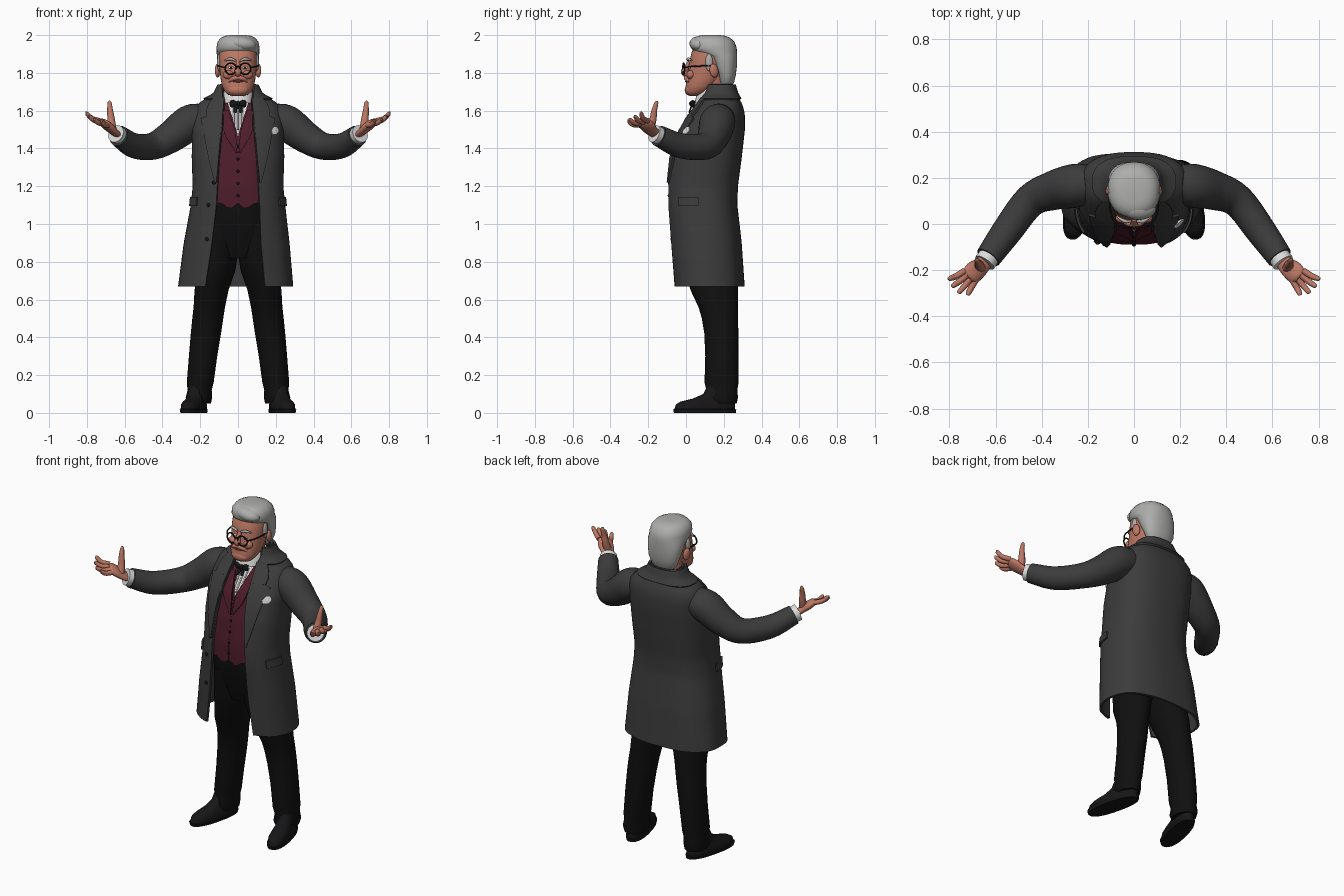
import bpy, bmesh
from math import sin, cos, asin, pi, copysign
from mathutils import Vector as V

if bpy.data.objects.get("Cube"):
    bpy.data.objects.remove(bpy.data.objects["Cube"], do_unlink=True)


def material(name, r, g, b):
    m = bpy.data.materials.new(name)
    m.use_nodes = True
    m.diffuse_color = (r, g, b, 1)
    m.node_tree.nodes["Principled BSDF"].inputs["Base Color"].default_value = (r, g, b, 1)
    return m


COAT = material("charcoal wool", .045, .045, .045)
VEST = material("burgundy cloth", .075, .012, .024)
CLOTH = material("black cloth", .005, .005, .005)
LEATHER = material("black leather", .008, .008, .009)
SHIRT = material("white linen", .72, .72, .72)
SKIN = material("skin", .50, .185, .125)
LIP = material("lip", .26, .07, .05)
HAIR = material("grey hair", .42, .42, .41)
made = []


def finish(ob, name, mat, mirror=False, thick=0):
    ob.name = ob.data.name = name
    ob.data.materials.append(mat)
    if thick:
        mod = ob.modifiers.new("thickness", "SOLIDIFY")
        mod.thickness, mod.offset = thick, -1
    if mirror:
        ob.modifiers.new("mirror", "MIRROR")
    made.append(ob)


def skin(name, rings, mat, loop=True, mirror=False, thick=0):
    """Join rings of points into a surface; closed rings get end caps."""
    bm = bmesh.new()
    vs = [[bm.verts.new(p) for p in ring] for ring in rings]
    n = len(vs[0])
    for a, b in zip(vs, vs[1:]):
        for i in range(n if loop else n - 1):
            j = (i + 1) % n
            bm.faces.new((a[i], a[j], b[j], b[i]))
    if loop:
        bm.faces.new(vs[0][::-1])
        bm.faces.new(vs[-1])
        bmesh.ops.recalc_face_normals(bm, faces=bm.faces)
    me = bpy.data.meshes.new(name)
    bm.to_mesh(me)
    bm.free()
    ob = bpy.data.objects.new(name, me)
    bpy.context.collection.objects.link(ob)
    finish(ob, name, mat, mirror, thick)
    return ob


def power(v, e):
    return copysign(abs(v) ** e, v)


def oval(z, y0, y1, rx, cx=0, e=.9, n=32):
    """Horizontal ring between depths y0 and y1."""
    cy, ry = (y0 + y1) / 2, (y1 - y0) / 2
    ts = [2 * pi * i / n for i in range(n)]
    return [(cx + rx * power(sin(t), e), cy - ry * power(cos(t), e), z) for t in ts]


def tube(name, pts, mat, side=(0, 0, 1), flat=1, mirror=True, n=16):
    """Round tube through (x, y, z, radius) points, smoothed along its length."""
    P = [V(p) for p in pts]
    P = [P[0] * 2 - P[1]] + P + [P[-1] * 2 - P[-2]]
    path = []
    for i in range(1, len(P) - 2):
        a, b, c, d = P[i - 1:i + 3]
        for k in range(5):
            t = k / 5
            path.append(.5 * (2 * b + (c - a) * t + (2 * a - 5 * b + 4 * c - d) * t * t
                              + (3 * b - a - 3 * c + d) * t ** 3))
    path.append(P[-2])
    rings = []
    for i, p in enumerate(path):
        d = (path[min(i + 1, len(path) - 1)] - path[max(i - 1, 0)]).to_3d().normalized()
        u = V(side)
        u = (u - d * u.dot(d)).normalized()
        w = d.cross(u)
        rings.append([p.to_3d() + p.w * (u * cos(2 * pi * k / n) + w * flat * sin(2 * pi * k / n))
                      for k in range(n)])
    skin(name, rings, mat, mirror=mirror)


def ball(name, loc, size, mat, mirror=False, rot=(0, 0, 0)):
    bpy.ops.mesh.primitive_uv_sphere_add(segments=20, ring_count=12)
    ob = bpy.context.object
    ob.location, ob.scale, ob.rotation_euler = loc, size, rot
    bpy.ops.object.transform_apply()
    finish(ob, name, mat, mirror)


# Torso profile: height, front, back, half width, half opening, sideways shift
ROWS = [(.67, -.075, .31, .305, .158, -.014), (.9, -.09, .295, .28, .13, -.008),
        (1.1, -.105, .272, .25, .115, 0), (1.2, -.105, .275, .24, .11, 0),
        (1.35, -.085, .295, .245, .10, 0), (1.5, -.045, .312, .245, .085, 0),
        (1.58, .02, .312, .238, .078, 0), (1.63, .06, .3, .222, .072, 0),
        (1.66, .08, .285, .18, .07, 0), (1.69, .10, .265, .12, .065, 0), (1.74, .11, .25, .095, .065, 0)]


def row(z):
    z = min(max(z, ROWS[0][0]), ROWS[-1][0])
    for a, b in zip(ROWS, ROWS[1:]):
        if z <= b[0]:
            k = (z - a[0]) / (b[0] - a[0])
            return [p + (q - p) * k for p, q in zip(a, b)]


def angle(x, z):
    return copysign(asin(min(1, abs(x) / row(z)[3]) ** 1.25), x)


def surf(t, z, off=0):
    _, y0, y1, rx, _, cx = row(z)
    off += .004 * sin(9 * t) * max(0, 1.1 - z)
    return (cx + (rx + off) * power(sin(t), .8),
            (y0 + y1) / 2 - ((y1 - y0) / 2 + off) * power(cos(t), .8), z)


def shell(z0, z1, gap, off, steps, n=56, hem=None):
    rings = []
    for i in range(steps + 1):
        z = z0 + (z1 - z0) * i / steps
        t0 = angle(gap(z), z)
        ts = [t0 + (2 * pi - 2 * t0) * k / n for k in range(n + 1)]
        rings.append([surf(t, z + (hem(surf(t, z)[0]) if hem and i == 0 else 0), off) for t in ts])
    return rings


def patch(name, strips, off, mat, thick, mirror=False, n=6):
    """Plate lying on the coat; strips are (z, inner x, outer x)."""
    rings = [[surf(angle(a + (b - a) * k / n, z), z, off) for k in range(n + 1)] for z, a, b in strips]
    skin(name, rings, mat, loop=False, mirror=mirror, thick=thick)


# Coat, lapels, collar and pockets
skin("coat", shell(.67, 1.74, lambda z: row(z)[4], 0, 44), COAT, loop=False, thick=.014)
patch("lapels", [(1.22, .11, .118), (1.35, .098, .15), (1.45, .09, .168), (1.56, .08, .188),
                 (1.575, .078, .15)], .012, COAT, .012, True)
patch("upper_lapels", [(1.572, .078, .158), (1.6, .075, .16), (1.64, .071, .145), (1.67, .068, .12)],
      .014, COAT, .012, True)
skin("collar", shell(1.665, 1.738, lambda z: .075, .013, 5), COAT, loop=False, thick=.012)
for z0, z1, name in ((1.095, 1.135, "pocket_flaps"), (1.135, 1.142, "pocket_welts")):
    skin(name, [[surf(.98 + .09 * k, z, .009) for k in range(7)] for z in (z0, z1)],
         COAT, loop=False, mirror=True, thick=.009)
patch("pocket_square", [(1.475, .178, .2), (1.495, .172, .212), (1.515, .185, .2)], .008, SHIRT, .008)
for z in (.92, 1.1, 1.22):
    ball("coat_button", surf(angle(-.155 if z < 1.2 else -.125, z), z, .004), (.01, .006, .01), LEATHER)

# Waistcoat with pointed hem, and shirt
skin("waistcoat", shell(1.11, 1.68, lambda z: max(.0005, (z - 1.47) * .34), -.015, 26, 72,
                        lambda x: -.035 * max(0, 1 - abs(abs(x) - .045) / .045)),
     VEST, loop=False, thick=.006)
patch("waistcoat_lapels", [(1.38, .004, .012), (1.46, .01, .065), (1.5, .016, .08), (1.6, .05, .08)],
      -.006, VEST, .008, True)
for i in range(5):
    z = 1.15 + i * .065
    ball("waistcoat_button", surf(0, z, -.013), (.008, .005, .008), CLOTH)
skin("shirt", [[surf(2 * pi * k / 40, z / 100, -.024) for k in range(40)] for z in range(130, 170, 3)], SHIRT)
for x in (-.022, 0, .022):
    tube("shirt_pleat", [(x, surf(0, z, -.022)[1], z, .005) for z in (1.5 + abs(x), 1.56, 1.62)],
         SHIRT, (1, 0, 0), mirror=False, n=8)
skin("shirt_collar", [oval(1.64, .045, .225, .085), oval(1.68, .055, .225, .082),
                      oval(1.715, .075, .22, .076)], SHIRT)

# Bow tie
ball("tie_knot", (0, .03, 1.637), (.013, .014, .014), LEATHER)
tube("tie_bows", [(.005, .03, 1.637, .009), (.025, .034, 1.637, .02), (.04, .044, 1.635, .017)],
     LEATHER, flat=.5)
tube("tie_tails", [(.006, .03, 1.63, .009), (.012, .024, 1.61, .011), (.016, .016, 1.59, .008)],
     LEATHER, (1, 0, 0), .4)

# Trousers
skin("trouser_seat", [oval(.82, .0, .25, .16), oval(.95, -.045, .255, .2),
                      oval(1.1, -.07, .25, .21), oval(1.2, -.07, .25, .2)], CLOTH)
LEG = [(.05, .205, .19, .062, .078), (.08, .207, .185, .07, .09), (.12, .203, .19, .064, .082),
       (.16, .2, .188, .071, .09), (.3, .185, .19, .075, .088), (.42, .17, .187, .08, .09),
       (.5, .16, .18, .082, .096), (.56, .152, .17, .083, .104), (.65, .14, .15, .09, .126),
       (.75, .115, .13, .1, .135), (.83, .103, .115, .102, .14), (1.0, .095, .1, .1, .14)]
skin("trouser_legs", [oval(z, y - ry, y + ry, rx, x, 1) for z, x, y, rx, ry in LEG], CLOTH, mirror=True)


# Shoes, turned outwards
def turned(ring):
    c, s = cos(.24), sin(.24)
    return [(.212 + x * c - (y - .19) * s, .19 + x * s + (y - .19) * c, z) for x, y, z in ring]


SHOE = [(0, -.07, .265, .056), (.018, -.075, .268, .06), (.02, -.068, .262, .055), (.045, -.06, .262, .054),
        (.06, -.035, .26, .048), (.075, .03, .258, .044), (.1, .09, .255, .044), (.14, .11, .25, .04)]
skin("shoes", [turned(oval(*r, e=.85)) for r in SHOE], LEATHER, mirror=True)

# Sleeves and cuffs
tube("sleeves", [(.19, .175, 1.555, .085), (.26, .165, 1.533, .095), (.35, .145, 1.465, .085),
                 (.45, .1, 1.412, .072), (.55, -.03, 1.415, .066), (.632, -.145, 1.467, .056)], COAT, n=28)
tube("cuffs", [(.61, -.115, 1.455, .046), (.647, -.168, 1.478, .048)], SHIRT, n=24)

# Hands: palm, four fingers and thumb
W = V((.74, .6, .35)).normalized()
END = V((.71, -.222, 1.535))
tube("palms", [(.635, -.15, 1.47, .034), (.665, -.185, 1.495, .04), (.69, -.205, 1.518, .046),
               (*END, .042), (.72, -.232, 1.54, .03)], SKIN, W, .5)
TIPS = [(.805, -.24, 1.588), (.79, -.272, 1.57), (.762, -.3, 1.553), (.722, -.308, 1.545)]
for i, tip in enumerate(TIPS):
    base, tip = END + W * (.033 - .022 * i), V(tip)
    mid = (base + tip) / 2 + V((.004, -.006, -.008))
    tube("finger", [(*base, .0145), (*mid, .0135), (*base.lerp(tip, .93), .0105), (*tip, .005)], SKIN, W, n=10)
tube("thumbs", [(.668, -.19, 1.505, .024), (.672, -.175, 1.555, .02), (.677, -.168, 1.6, .0155),
                (.68, -.157, 1.64, .011), (.68, -.155, 1.652, .005)], SKIN, (1, 0, 0), n=10)

# Head
tube("neck", [(0, .15, 1.6, .07), (0, .145, 1.7, .07), (0, .14, 1.78, .075)], SKIN, (1, 0, 0), mirror=False)
HEAD = [(1.678, .02, .06, .03), (1.684, .005, .09, .052), (1.7, -.004, .12, .07), (1.73, -.002, .16, .085),
        (1.77, .004, .19, .092), (1.81, .012, .21, .097), (1.86, .018, .22, .1),
        (1.91, .03, .23, .1), (1.96, .06, .2, .08)]
skin("head", [oval(*r) for r in HEAD], SKIN)
ball("ears", (.108, .148, 1.812), (.014, .024, .036), SKIN, True, (.15, 0, .3))
tube("nose", [(0, .02, 1.86, .01), (0, .004, 1.83, .014), (0, -.008, 1.805, .019), (0, .006, 1.788, .014)],
     SKIN, (1, 0, 0), mirror=False)
ball("cheeks", (.05, .025, 1.79), (.03, .022, .024), SKIN, True)
tube("moustache", [(0, .001, 1.775, .012), (.025, .002, 1.77, .012), (.05, .016, 1.755, .007)], SKIN)
ball("mouth", (0, .003, 1.755), (.028, .008, .005), LIP)
ball("beard", (0, .02, 1.71), (.055, .027, .03), SKIN)
ball("eyes", (.037, .02, 1.828), (.013, .008, .008), SHIRT, True)
ball("pupils", (.037, .013, 1.828), (.005, .003, .006), LEATHER, True)
tube("eyebrows", [(.012, .012, 1.864, .005), (.04, .012, 1.874, .008), (.07, .03, 1.866, .004)], HAIR)

# Hair
CAP = [(1.725, .185, .24, .055), (1.75, .172, .255, .08), (1.79, .165, .264, .096), (1.84, .135, .27, .106),
       (1.89, .105, .27, .112), (1.912, .04, .27, .113), (1.935, .026, .268, .114), (1.965, .027, .256, .108),
       (1.985, .042, .235, .092), (1.996, .065, .21, .07), (2.0, .09, .18, .04)]
skin("hair", [oval(*r) for r in CAP], HAIR)
ball("sideburns", (.099, .122, 1.855), (.012, .02, .045), HAIR, True)
ball("quiff", (.022, .068, 1.955), (.075, .05, .038), HAIR, False, (0, .15, 0))

# Spectacles
bpy.ops.mesh.primitive_torus_add(location=(.038, -.012, 1.822), rotation=(pi / 2, 0, .15), major_radius=.03,
                                 minor_radius=.0042, major_segments=28, minor_segments=8)
bpy.ops.object.transform_apply()
finish(bpy.context.object, "spectacle_rims", LEATHER, True)
tube("spectacle_arms", [(.067, -.006, 1.828, .004), (.098, .04, 1.835, .004), (.11, .15, 1.838, .004)], LEATHER, n=8)
tube("spectacle_bridge", [(-.011, -.014, 1.83, .004), (0, -.017, 1.834, .004), (.011, -.014, 1.83, .004)],
     LEATHER, mirror=False, n=8)

# Apply modifiers and smooth
bpy.ops.object.select_all(action="DESELECT")
for ob in made:
    ob.select_set(True)
bpy.context.view_layer.objects.active = made[0]
bpy.ops.object.convert(target="MESH")
bpy.ops.object.shade_smooth_by_angle(angle=.8)
